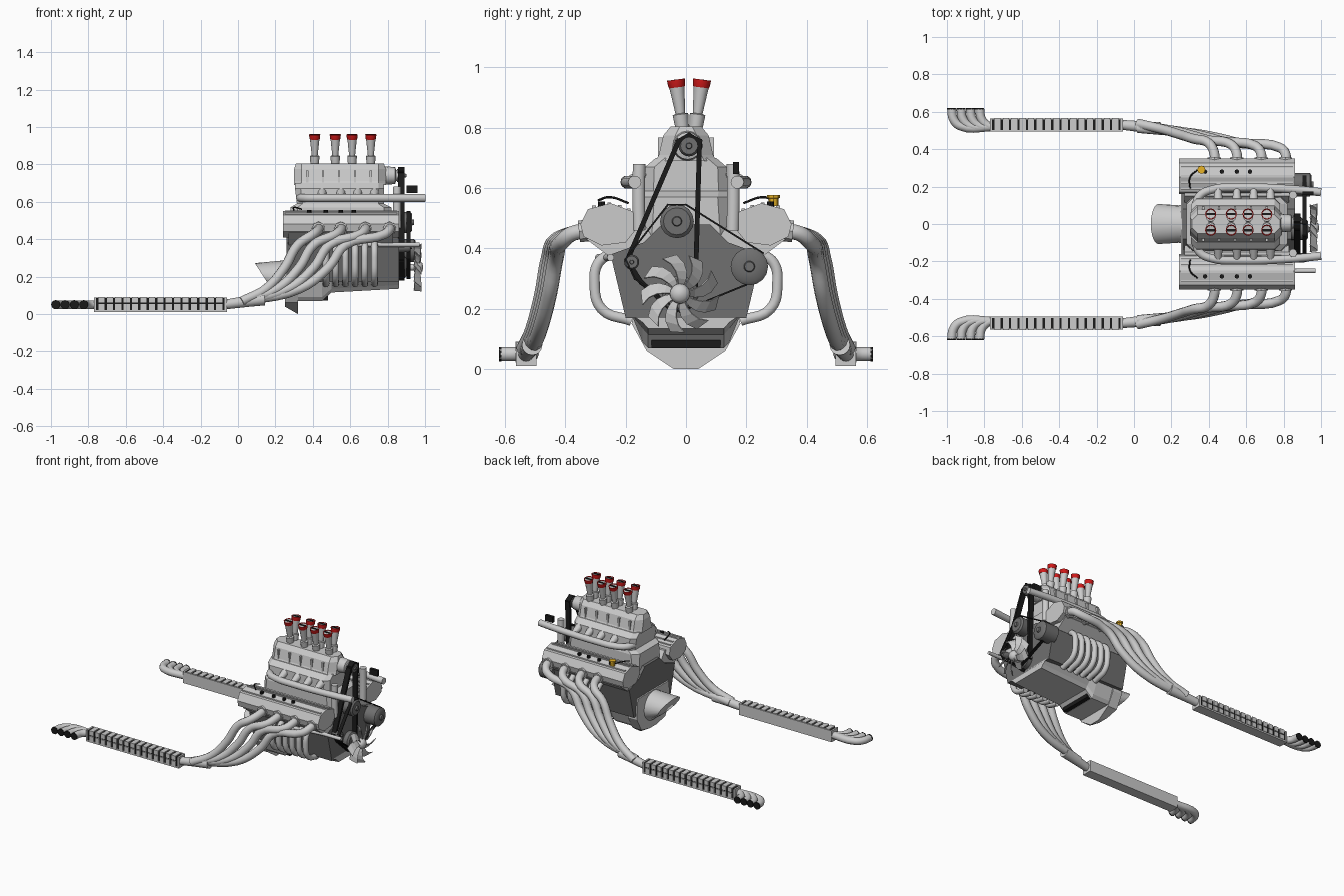
import bpy, bmesh
from math import sin, cos, pi
from mathutils import Vector

cube = bpy.data.objects.get("Cube")
if cube:
    bpy.data.objects.remove(cube)


def material(name, r, g, b):
    m = bpy.data.materials.new(name)
    m.diffuse_color = (r, g, b, 1)
    m.use_nodes = True
    m.node_tree.nodes["Principled BSDF"].inputs["Base Color"].default_value = (r, g, b, 1)
    return m


RED = material("red", .65, .01, .01)
BLACK = material("black", .01, .01, .01)
YELLOW = material("yellow", .8, .45, .02)
IRON = material("dark iron", .16, .16, .16)


def finish(name, bm, mat=None, smooth=False):
    bmesh.ops.recalc_face_normals(bm, faces=bm.faces)
    mesh = bpy.data.meshes.new(name)
    bm.to_mesh(mesh)
    bm.free()
    if mat:
        mesh.materials.append(mat)
    if smooth:
        for p in mesh.polygons:
            p.use_smooth = True
        mesh.set_sharp_from_angle(angle=.7)
    ob = bpy.data.objects.new(name, mesh)
    bpy.context.collection.objects.link(ob)
    return ob


def add_loft(bm, sections):
    """Skin matching rings of points and cap both ends."""
    rings = [[bm.verts.new(p) for p in s] for s in sections]
    n = len(rings[0])
    for a, b in zip(rings, rings[1:]):
        for i in range(n):
            bm.faces.new((a[i], a[(i + 1) % n], b[(i + 1) % n], b[i]))
    bm.faces.new(rings[0])
    bm.faces.new(rings[-1])


def loft(name, sections, mat=None, smooth=False):
    bm = bmesh.new()
    add_loft(bm, sections)
    return finish(name, bm, mat, smooth)


def prism(name, profile, x0, x1, side=1, mat=None):
    return loft(name, [[(x, y * side, z) for y, z in profile] for x in (x0, x1)], mat)


def mirrored(half):
    """Close a half profile across the centre line."""
    return half + [(-y, z) for y, z in reversed(half)]


def boxes(name, items, mat=None):
    """Several (centre, size) boxes in one mesh."""
    bm = bmesh.new()
    for c, s in items:
        corners = [(-1, -1), (1, -1), (1, 1), (-1, 1)]
        add_loft(bm, [[(c[0] + u * s[0] / 2, c[1] + v * s[1] / 2, c[2] + w * s[2] / 2)
                       for u, v in corners] for w in (-1, 1)])
    return finish(name, bm, mat)


def lathe(name, origin, axis, profile, mat=None, n=16):
    """Turn (distance, radius) pairs about an axis."""
    q = Vector(axis).to_track_quat('Z', 'Y')
    o = Vector(origin)
    return loft(name, [[o + q @ Vector((r * cos(2 * pi * k / n), r * sin(2 * pi * k / n), d))
                        for k in range(n)] for d, r in profile], mat, True)


def tube(name, points, radius, side=1, mat=None):
    """Round pipe through the points."""
    curve = bpy.data.curves.new(name, 'CURVE')
    curve.dimensions = '3D'
    curve.bevel_depth, curve.bevel_resolution = radius, 3
    curve.use_fill_caps, curve.resolution_u = True, 5
    sp = curve.splines.new('BEZIER')
    sp.bezier_points.add(len(points) - 1)
    for bp, (x, y, z) in zip(sp.bezier_points, points):
        bp.co = (x, y * side, z)
        bp.handle_left_type = bp.handle_right_type = 'AUTO'
    tmp = bpy.data.objects.new(name, curve)
    mesh = bpy.data.meshes.new_from_object(tmp)
    bpy.data.objects.remove(tmp)
    bm = bmesh.new()
    bm.from_mesh(mesh)
    bpy.data.meshes.remove(mesh)
    return finish(name, bm, mat, True)


def belt(name, path, x0, x1, t):
    """Flat closed band through (y, z) points."""
    bm = bmesh.new()
    for a, b in zip(path, path[1:] + path[:1]):
        a, b = Vector(a), Vector(b)
        d = (b - a).normalized() * t
        n = Vector((-d.y, d.x))
        quad = (a + n - d, b + n + d, b - n + d, a - n - d)
        add_loft(bm, [[(x, p.x, p.y) for p in quad] for x in (x0, x1)])
    return finish(name, bm, BLACK)


def slab(z, x0, x1, h, c):
    """Chamfered rectangle in plan."""
    return [(x0 + c, -h, z), (x1 - c, -h, z), (x1, c - h, z), (x1, h - c, z),
            (x1 - c, h, z), (x0 + c, h, z), (x0, h - c, z), (x0, c - h, z)]


def ring(x, z, radius, height, lean, n=20):
    """Oval section across x, its top leaning backward."""
    return [(x - lean * sin(2 * pi * k / n), radius * cos(2 * pi * k / n),
             z + height * sin(2 * pi * k / n)) for k in range(n)]


# Block, oil pan and bell housing
prism("engine_block", mirrored([(.2, .17), (.25, .38), (.14, .42), (.08, .48)]), .26, .86, mat=IRON)


def pan(x, w, bottom):
    return [(x, y, z) for y, z in mirrored([(w, .18), (w * .8, bottom + .02), (w * .7, bottom)])]


loft("oil_pan", [pan(.86, .18, .135), pan(.5, .18, .115), pan(.45, .18, .07), pan(.3, .18, .07)])
boxes("pan_slot", [((.465, 0, .086), (.03, .23, .03))], BLACK)
loft("bell_flange", [[(x, y, z) for y, z in mirrored([(.17, .29), (.18, .15), (.13, .06), (.04, bottom)])]
                     for x, bottom in ((.25, .04), (.32, 0))])
loft("bell_housing", [ring(.29, .17, .11, .12, 0), ring(.24, .185, .1, .1, .01), ring(.13, .21, .107, .062, .04)],
     smooth=True)

# Intake manifold and blower
loft("intake_manifold", [slab(.42, .28, .82, .145, .03), slab(.57, .28, .82, .145, .04),
                         slab(.59, .315, .78, .138, .03), slab(.67, .305, .78, .135, .03),
                         slab(.7, .305, .78, .1, .03)])
loft("blower_case", [slab(.69, .3, .79, .1, .04), slab(.71, .3, .79, .09, .04),
                     slab(.775, .3, .79, .075, .04), slab(.805, .31, .78, .05, .03)])
boxes("blower_ribs", [((.37 + .085 * k, 0, .73), (.012, .186, .075)) for k in range(5)])
lathe("blower_nose", (.78, .005, .74), (1, 0, 0), [(0, .05), (.06, .045), (.065, .03), (.1, .03)])

# Intake trumpets with red lips
for side in (1, -1):
    for x in (.41, .52, .61, .71):
        base, lean = (x, .01 + .022 * side, .795), (0, .13 * side, 1)
        lathe("trumpet", base, lean, [(0, .022), (.05, .026), (.053, .016), (.12, .023), (.163, .028)], n=12)
        lathe("trumpet_lip", base, lean, [(.14, .026), (.145, .028), (.166, .03), (.166, .026), (.15, .018)], RED, 12)
        boxes("throttle_plate", [((x, .01 + .043 * side, .956), (.044, .012, .008))], BLACK)

for side in (1, -1):
    # Cylinder head and ribbed valve cover
    prism("cylinder_head", [(.1, .42), (.25, .37), (.33, .43), (.3, .5), (.15, .5)], .27, .83, side)
    prism("valve_cover", [(.16, .47), (.17, .52), (.25, .55), (.325, .53), (.35, .48), (.34, .44),
                          (.28, .41), (.2, .42)], .24, .86, side)
    boxes("cover_rails", [((.55, y * side, z), (.6, .012, .012)) for y, z in
                          ((.19, .527), (.22, .538), (.255, .547), (.305, .536))])
    for x in (.38, .47, .55, .62):
        lathe("cover_bolt", (x, .28 * side, .535), (0, 0, 1), [(0, .012), (.02, .012)], BLACK, 8)
    tube("ignition_lead", [(.3, .19, .55), (.3, .25, .57), (.34, .29, .56)], .004, side, BLACK)

    # Charge pipe beside the manifold with feed stubs
    tube("charge_pipe", [(1, .17, .62), (.85, .185, .62), (.55, .195, .62), (.42, .185, .62),
                         (.35, .15, .62), (.33, .1, .62)], .022, side)
    for x in (.45, .55, .64, .73):
        lathe("feed_stub", (x, .12 * side, .65), (0, side, -.4), [(0, .026), (.07, .018)], n=10)
    tube("riser_pipe", [(.85, .155, .46), (.85, .157, .58), (.85, .155, .68)], .022, side)

    # Curved ducts on the flanks of the block
    for k in range(6):
        x = .47 + .052 * k
        tube("flank_duct", [(x, .25, .385), (x, .292, .35), (x, .303, .29), (x, .28, .2), (x, .18, .16)],
             .018, side)

    # Exhaust headers merging into a collector
    for k, x in enumerate((.43, .55, .68, .81)):
        off = (1.5 - k) * .008
        path = [(x, .32, .46), (x, .375, .45), (x - .03, .42 + off, .425), (.32 + .085 * k, .443 + off, .37),
                (.25 + .078 * k, .465 + off, .25), (.15 + .06 * k, .495 + off, .135), (.02, .525 + off, .068)]
        tube("header_pipe", path, .026, side)
        lathe("header_flange", (x, .32 * side, .46), (0, side, -.1), [(0, .036), (.035, .036)], n=8)
    lathe("collector", (.14, .51 * side, .08), (-1, .1 * side, -.14), [(0, .034), (.08, .03), (.21, .026)])

    # Silencer: dark core, tray and two rows of raised cells
    boxes("silencer_core", [((-.415, .53 * side, .05), (.7, .056, .07))], BLACK)
    boxes("silencer_cells", [((-.73 + .045 * k, .533 * side, z), (.033, .066, .032)) for k in range(15)
                             for z in (.038, .076)])
    boxes("silencer_tray", [((-.415, .53 * side, .016), (.71, .068, .01)),
                            ((-.415, .499 * side, .05), (.71, .008, .078))]
          + [((x, .53 * side, .05), (.012, .066, .078)) for x in (-.765, -.065)])

    # Outward swept tips
    for k in range(4):
        x = -.825 - .05 * k
        tube("exhaust_tip", [(-.75, .52, .05), (x + .045, .525, .05), (x + .01, .56, .05), (x, .615, .05)],
             .024, side)
        lathe("tip_mouth", (x, .612 * side, .05), (0, side, 0), [(0, .024), (.008, .024)], BLACK)

boxes("pipe_clamp", [((.93, .165, .667), (.06, .02, .04))], BLACK)
lathe("filler_cap", (.36, .29, .54), (0, 0, 1), [(0, .016), (.025, .016), (.028, .022), (.037, .022)], YELLOW, 8)
tube("water_pipe", [(.97, -.25, .37), (.8, -.255, .37), (.6, -.29, .37)], .012)

# Front pulleys and accessory drive
for name, y, z, r, x0, x1 in (("upper_pulley", .01, .74, .035, .85, .89), ("centre_pulley", -.03, .49, .056, .84, .93),
                              ("alternator", .21, .34, .062, .84, .95), ("idler_pulley", -.18, .355, .025, .85, .92),
                              ("crank_pulley", -.02, .25, .06, .85, .9)):
    lathe(name, (x0, y, z), (1, 0, 0), [(0, r), (x1 - x0 - .01, r), (x1 - x0, r * .8),
                                        (x1 - x0, r * .3), (x1 - x0 + .01, r * .25)], IRON)
belt("blower_belt", [(-.025, .755), (-.195, .36), (-.15, .29), (-.04, .19), (.03, .24), (.045, .755), (.01, .775)],
     .855, .89, .008)
belt("accessory_belt", [(-.2, .365), (-.06, .545), (0, .545), (.255, .385), (.2, .28), (-.02, .19), (-.17, .3)],
     .9, .922, .003)

# Fan with nine swept blades
bm = bmesh.new()
for k in range(9):
    rows = []
    for j in range(5):
        t = j / 4
        r, a = .025 + .105 * t, 2 * pi * k / 9 + .45 * t * t
        w = .3 - .12 * t
        rows.append([bm.verts.new((.962 + e * (.01 + .01 * t), -.02 + r * cos(a + e * w),
                                   .25 + r * sin(a + e * w))) for e in (-1, 1)])
    for a, b in zip(rows, rows[1:]):
        bm.faces.new((a[0], a[1], b[1], b[0]))
fan = finish("fan_blades", bm)
fan.modifiers.new("thickness", 'SOLIDIFY').thickness = .004
lathe("fan_hub", (.88, -.02, .25), (1, 0, 0), [(0, .018), (.06, .018), (.065, .034), (.092, .033), (.105, .022), (.11, .005)])
